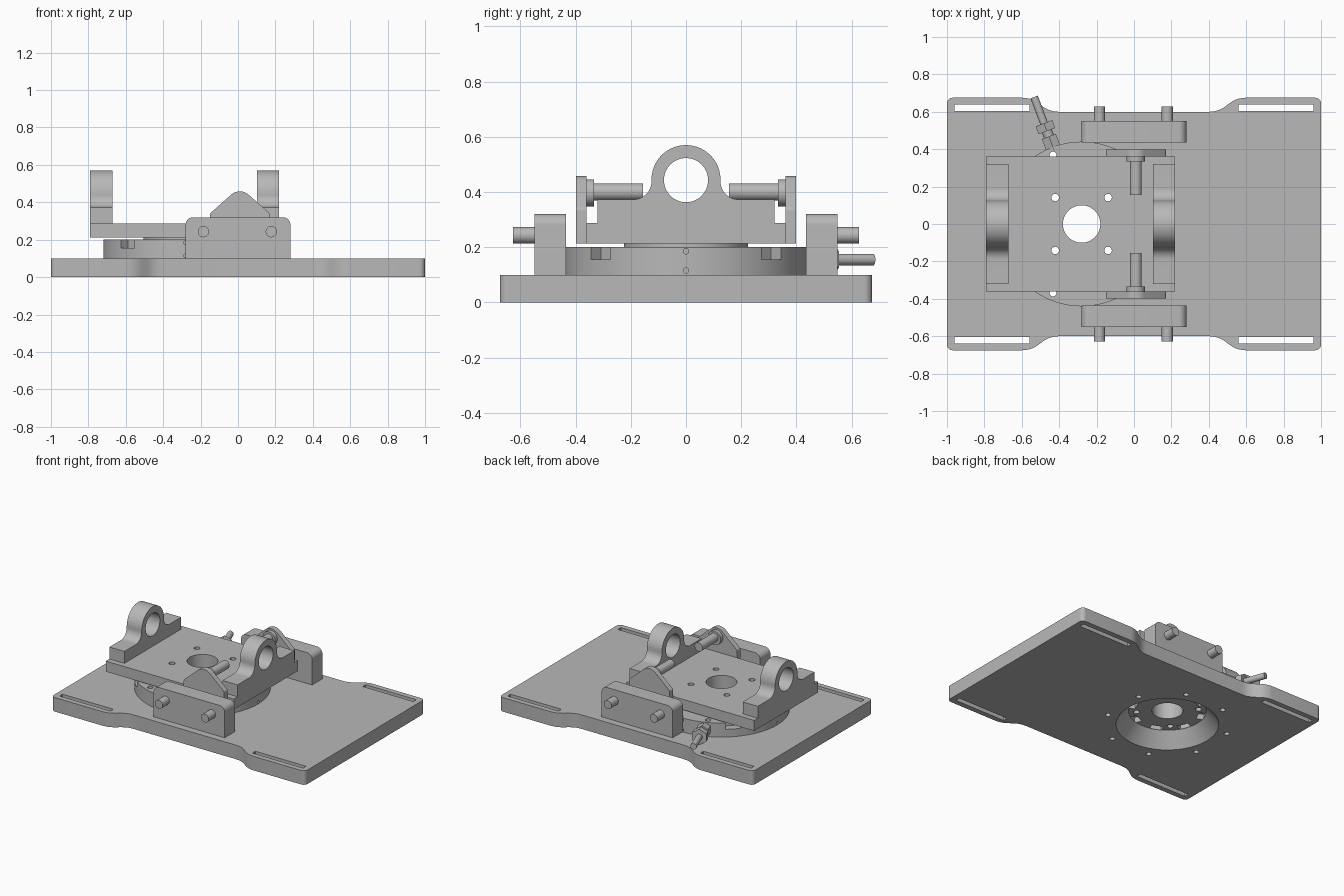
import bpy, bmesh, math
from mathutils import Vector, Matrix

cube = bpy.data.objects.get("Cube")
if cube:
    bpy.data.objects.remove(cube, do_unlink=True)

grey = bpy.data.materials.new("machined_grey")
grey.use_nodes = True
grey.diffuse_color = (0.48, 0.48, 0.48, 1)
grey.node_tree.nodes["Principled BSDF"].inputs["Base Color"].default_value = (0.48, 0.48, 0.48, 1)

HUB = Vector((-0.28, 0, 0))


def rounded(corners):
    """Outline from (u, v, radius) corners with tangent arcs."""
    out = []
    for i, (u, v, r) in enumerate(corners):
        p = Vector((u, v))
        if r == 0:
            out.append(p)
            continue
        a = (Vector(corners[i - 1][:2]) - p).normalized()
        b = (Vector(corners[(i + 1) % len(corners)][:2]) - p).normalized()
        half = a.angle(b) / 2
        centre = p + (a + b).normalized() * (r / math.sin(half))
        reach = r / math.tan(half)
        s, e = p + a * reach - centre, p + b * reach - centre
        turn = math.atan2(s.x * e.y - s.y * e.x, s.dot(e))
        steps = max(4, int(abs(turn) / 0.12))
        for k in range(steps + 1):
            out.append(centre + Matrix.Rotation(turn * k / steps, 2) @ s)
    return out


def prism(bm, outline, axis, lo, hi):
    """Extrude a flat outline along one axis."""
    place = {"x": lambda p, d: (d, p[0], p[1]),
             "y": lambda p, d: (p[0], d, p[1]),
             "z": lambda p, d: (p[0], p[1], d)}[axis]
    face = bm.faces.new([bm.verts.new(place(p, lo)) for p in outline])
    new = bmesh.ops.extrude_face_region(bm, geom=[face])["geom"]
    move = Vector(place((0, 0), hi - lo))
    bmesh.ops.translate(bm, vec=move, verts=[g for g in new if isinstance(g, bmesh.types.BMVert)])


def box(bm, x0, x1, y0, y1, z0, z1):
    prism(bm, [(x0, y0), (x1, y0), (x1, y1), (x0, y1)], "z", z0, z1)


def rod(bm, start, end, r, r2=None, sides=64):
    """Cylinder or cone between two points."""
    start, end = Vector(start), Vector(end)
    d = end - start
    m = Matrix.Translation((start + end) / 2) @ d.to_track_quat("Z", "Y").to_matrix().to_4x4()
    bmesh.ops.create_cone(bm, cap_ends=True, segments=sides, radius1=r,
                          radius2=r if r2 is None else r2, depth=d.length, matrix=m)


def radial_box(bm, angle, r0, r1, width, z0, z1):
    """Box pointing outward from the hub axis."""
    old = set(bm.verts)
    box(bm, r0, r1, -width / 2, width / 2, z0, z1)
    bmesh.ops.transform(bm, matrix=Matrix.Translation(HUB) @ Matrix.Rotation(angle, 4, "Z"),
                        verts=[v for v in bm.verts if v not in old])


def around(angle, r, z=0):
    return HUB + Vector((r * math.cos(angle), r * math.sin(angle), z))


def make(name, bm):
    bmesh.ops.recalc_face_normals(bm, faces=bm.faces)
    mesh = bpy.data.meshes.new(name)
    bm.to_mesh(mesh)
    bm.free()
    ob = bpy.data.objects.new(name, mesh)
    bpy.context.collection.objects.link(ob)
    mesh.materials.append(grey)
    return ob


def finish(name, bm, cutter=None):
    ob = make(name, bm)
    bpy.ops.object.select_all(action="DESELECT")
    ob.select_set(True)
    bpy.context.view_layer.objects.active = ob
    if cutter:
        tool = make(name + "_cutter", cutter)
        tool.hide_render = True
        mod = ob.modifiers.new("holes", "BOOLEAN")
        mod.operation, mod.solver, mod.object = "DIFFERENCE", "EXACT", tool
        mod.use_self = True
        bpy.ops.object.modifier_apply(modifier=mod.name)
        bpy.data.objects.remove(tool, do_unlink=True)
    bpy.ops.object.shade_smooth_by_angle(angle=math.radians(30))
    return ob


def flange_holes(bm):
    for k in range(8):
        a = math.radians(22.5 + 45 * k)
        rod(bm, around(a, 0.4, -0.05), around(a, 0.4, 0.3), 0.018, sides=20)


def pattern_holes(bm, z0, z1):
    rod(bm, HUB + Vector((0, 0, z0)), HUB + Vector((0, 0, z1)), 0.1)
    for k in range(4):
        a = math.radians(45 + 90 * k)
        rod(bm, around(a, 0.2, z0), around(a, 0.2, z1), 0.02, sides=24)


# Base plate with waisted sides, strap slots and a tapered opening
quarter = [(1, 0.675, 0.03), (0.55, 0.675, 0.14), (0.45, 0.6, 0.14)]
back = quarter + [(-x, y, r) for x, y, r in reversed(quarter)]
outline = back + [(x, -y, r) for x, y, r in reversed(back)]
bm, cut = bmesh.new(), bmesh.new()
prism(bm, rounded(outline), "z", 0, 0.1)
for sx in (-1, 1):
    for sy in (-1, 1):
        x, y = sorted((sx * 0.56, sx * 0.96)), sorted((sy * 0.604, sy * 0.638))
        box(cut, *x, *y, -0.05, 0.15)
rod(cut, HUB + Vector((0, 0, -0.01)), HUB + Vector((0, 0, 0.11)), 0.338, 0.242, 96)
flange_holes(cut)
finish("base_plate", bm, cut)

# Turntable disc with rim notches, side ports and underside pockets
bm, cut = bmesh.new(), bmesh.new()
rod(bm, HUB + Vector((0, 0, 0.1)), HUB + Vector((0, 0, 0.2)), 0.44, sides=128)
flange_holes(cut)
pattern_holes(cut, 0.05, 0.25)
for k in range(4):
    radial_box(cut, math.radians(45 + 90 * k), 0.385, 0.5, 0.1, 0.155, 0.25)
    for z in (0.115, 0.185):
        a = math.radians(90 * k)
        rod(cut, around(a, 0.4, z), around(a, 0.5, z), 0.01, sides=16)
for k in range(8):
    radial_box(cut, math.radians(22.5 + 45 * k), 0.205, 0.26, 0.08, 0.05, 0.14)
finish("turntable", bm, cut)

# Raised spacer between turntable and carriage
bm, cut = bmesh.new(), bmesh.new()
rod(bm, HUB + Vector((0, 0, 0.2)), HUB + Vector((0, 0, 0.215)), 0.225, sides=96)
pattern_holes(cut, 0.15, 0.25)
finish("spacer", bm, cut)

# Carriage plate
bm, cut = bmesh.new(), bmesh.new()
box(bm, -0.79, 0.22, -0.36, 0.36, 0.213, 0.288)
pattern_holes(cut, 0.15, 0.35)
finish("carriage_plate", bm, cut)

# Bearing blocks with an arched ring
half = [(0.32, 0.288, 0), (0.32, 0.373, 0), (0.125, 0.373, 0.065), (0.125, 0.57, 0.1249)]
arch = rounded(half + [(-y, z, r) for y, z, r in reversed(half)])
for name, x in (("right_bearing_block", -0.79), ("left_bearing_block", 0.102)):
    bm, cut = bmesh.new(), bmesh.new()
    prism(bm, arch, "x", x, x + 0.118)
    rod(cut, (x - 0.1, 0, 0.443), (x + 0.2, 0, 0.443), 0.08)
    finish(name, bm, cut)

# Side hardware, the same at front and back
lug = rounded([(-0.15, 0.213, 0), (0.17, 0.213, 0), (0.17, 0.34, 0.02),
               (0.01, 0.482, 0.07), (-0.15, 0.34, 0.02)])
block = rounded([(-0.28, 0.1, 0), (0.28, 0.1, 0), (0.28, 0.32, 0.04), (-0.28, 0.32, 0.04)])
for side, s in (("front", -1), ("back", 1)):
    bm = bmesh.new()
    prism(bm, lug, "y", s * 0.36, s * 0.398)
    finish(side + "_lug", bm)

    bm = bmesh.new()
    rod(bm, (0.01, s * 0.155, 0.4), (0.01, s * 0.34, 0.4), 0.031)
    rod(bm, (0.01, s * 0.333, 0.397), (0.01, s * 0.362, 0.397), 0.049)
    finish(side + "_pivot_pin", bm)

    bm = bmesh.new()
    prism(bm, block, "y", s * 0.435, s * 0.55)
    finish(side + "_clamp_block", bm)

    bm = bmesh.new()
    for x in (-0.185, 0.178):
        rod(bm, (x, s * 0.54, 0.243), (x, s * 0.628, 0.243), 0.03)
    finish(side + "_clamp_pins", bm)

# Cable fitting: hex nuts, neck and stem pointing outward
bm = bmesh.new()
a = math.radians(110.5)
for r0, r1, size, sides in ((0.42, 0.5, 0.046, 6), (0.49, 0.535, 0.028, 32),
                            (0.53, 0.575, 0.055, 6), (0.57, 0.725, 0.021, 32)):
    rod(bm, around(a, r0, 0.155), around(a, r1, 0.155), size, sides=sides)
finish("cable_fitting", bm)
